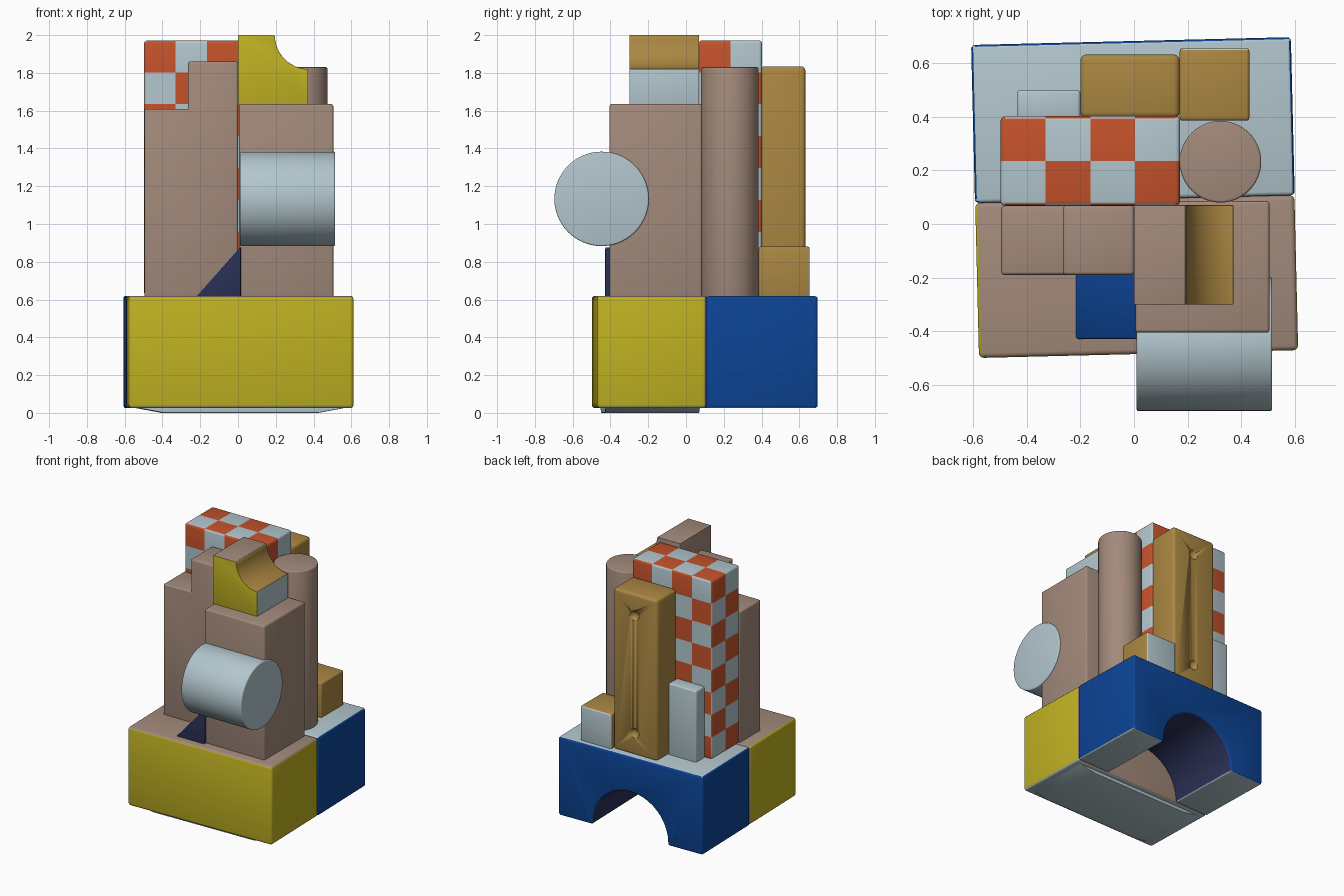
import bpy, bmesh, math
from mathutils import Matrix, Vector

if "Cube" in bpy.data.objects:
    bpy.data.objects.remove(bpy.data.objects["Cube"])


def lin(h):
    out = []
    for i in (0, 2, 4):
        c = int(h[i:i + 2], 16) / 255
        out.append(c / 12.92 if c <= 0.04045 else ((c + 0.055) / 1.055) ** 2.4)
    return (*out, 1)


COLOURS = {"light_blue": "B2C6CD", "yellow": "C0B222", "tan": "A38A7B", "gold": "AB8742",
           "blue": "0C4496", "navy": "2B3157", "orange": "C5522B"}
NAMES = list(COLOURS)
MATS = []
for n, h in COLOURS.items():
    m = bpy.data.materials.new(n)
    m.diffuse_color = lin(h)
    m.use_nodes = True
    m.node_tree.nodes["Principled BSDF"].inputs["Base Color"].default_value = m.diffuse_color
    MATS.append(m)


def paint(bm, rule):
    """rule is a colour name or a function of (normal, centre)."""
    bm.normal_update()
    for f in bm.faces:
        c = rule if isinstance(rule, str) else rule(f.normal, f.calc_center_median())
        f.material_index = NAMES.index(c)


def round_edges(bm, width):
    bm.normal_update()
    edges = [e for e in bm.edges if e.is_manifold and e.is_convex and e.calc_face_angle() > 0.7]
    bmesh.ops.bevel(bm, geom=edges, offset=width, segments=3, profile=0.5,
                    affect='EDGES', clamp_overlap=True, material=-1)


def finish(name, bm):
    me = bpy.data.meshes.new(name)
    bm.to_mesh(me)
    bm.free()
    for m in MATS:
        me.materials.append(m)
    ob = bpy.data.objects.new(name, me)
    bpy.context.collection.objects.link(ob)
    bpy.ops.object.select_all(action='DESELECT')
    ob.select_set(True)
    bpy.context.view_layer.objects.active = ob
    bpy.ops.object.shade_smooth_by_angle(angle=math.radians(35))
    return ob


def prism_mesh(pts, y0, y1):
    """Extrude an x-z profile along y."""
    bm = bmesh.new()
    f = bm.faces.new([bm.verts.new((x, y0, z)) for x, z in pts])
    ext = bmesh.ops.extrude_face_region(bm, geom=[f], use_keep_orig=True)
    bmesh.ops.translate(bm, vec=(0, y1 - y0, 0),
                        verts=[g for g in ext["geom"] if isinstance(g, bmesh.types.BMVert)])
    bmesh.ops.recalc_face_normals(bm, faces=bm.faces)
    return bm


def prism(name, pts, y0, y1, rule, width=0.012, turn=0.0):
    bm = prism_mesh(pts, y0, y1)
    paint(bm, rule)
    round_edges(bm, width)
    if turn:
        c = Vector((0, (y0 + y1) / 2, 0))
        bmesh.ops.rotate(bm, cent=c, matrix=Matrix.Rotation(turn, 3, 'Z'), verts=bm.verts)
    return finish(name, bm)


def rect(x0, x1, z0, z1):
    return [(x0, z0), (x1, z0), (x1, z1), (x0, z1)]


def arc(cx, cz, r, a0, a1, n):
    return [(cx + r * math.cos(math.radians(a0 + (a1 - a0) * i / n)),
             cz + r * math.sin(math.radians(a0 + (a1 - a0) * i / n))) for i in range(n + 1)]


def cylinder(name, centre, r, length, colour, axis='Z'):
    bm = bmesh.new()
    bmesh.ops.create_cone(bm, cap_ends=True, segments=56, radius1=r, radius2=r, depth=length)
    paint(bm, colour)
    round_edges(bm, 0.008)
    if axis == 'X':
        bmesh.ops.rotate(bm, matrix=Matrix.Rotation(math.pi / 2, 3, 'Y'), verts=bm.verts)
    bmesh.ops.translate(bm, vec=centre, verts=bm.verts)
    return finish(name, bm)


TURN = math.radians(1.4)
FLOOR = 0.62


# Front base block: yellow sides, tan top and back, pale underside
def front_base_rule(n, c):
    if n.z < -0.5:
        return "light_blue"
    return "tan" if n.z > 0.5 or n.y > 0.5 else "yellow"


prism("front_base", rect(-0.585, 0.605, 0.025, FLOOR), -0.485, 0.093, front_base_rule, 0.018, TURN)
prism("front_base_underside", [(-0.56, 0.03), (-0.4, 0), (0.42, 0), (0.58, 0.03)],
      -0.44, 0.06, "light_blue", 0.004, TURN)


# Back base block with an arch through it
def back_base_rule(n, c):
    if abs(c.x) < 0.32 and c.z < 0.4 and abs(n.y) < 0.5:
        return "navy"
    return "light_blue" if abs(n.z) > 0.5 else "blue"


arch = arc(0, 0.04, 0.31, 180, 0, 20)
prism("back_base_arch", [(-0.6, 0.025), (-0.31, 0.025)] + arch +
      [(0.31, 0.025), (0.592, 0.025), (0.592, FLOOR), (-0.6, FLOOR)],
      0.093, 0.682, back_base_rule, 0.015, TURN)

# Stepped tower at the left
prism("stepped_tower", [(-0.495, FLOOR - 0.01), (0, FLOOR - 0.01), (0, 1.86), (-0.265, 1.86),
                        (-0.265, 1.61), (-0.495, 1.61)], -0.19, 0.068, "tan")

# Front tower with a roller in its front
prism("front_tower", rect(0.005, 0.505, FLOOR - 0.01, 1.635), -0.405, 0.085, "tan")
cylinder("roller", (0.262, -0.447, 1.133), 0.25, 0.505, "light_blue", 'X')


# Concave cap on the front tower
def cap_rule(n, c):
    if n.y < -0.5:
        return "yellow"
    if n.x > 0.9 and c.z < 1.83:
        return "light_blue"
    if n.x > 0.02:
        return "gold"
    return "tan"


prism("concave_cap", [(0, 1.63), (0.37, 1.63), (0.37, 1.82)] +
      arc(0.375, 2.0, 0.18, 268, 182, 12) + [(0.19, 2.0), (0, 2.0)],
      -0.3, 0.07, cap_rule, 0.008)

# Wedge leaning on the front tower
prism("wedge", [(-0.22, FLOOR - 0.005), (0.015, FLOOR - 0.005), (0.015, 0.88)], -0.428, -0.18,
      lambda n, c: "blue" if n.z > 0.3 else "navy", 0.006)

# Round column
cylinder("round_column", (0.322, 0.232, 1.22), 0.152, 1.22, "tan")

# Chequered tower: cut into cells, coloured by cell parity
X0, Y0, Z0, DX, DY, DZ = -0.497, 0.068, FLOOR, 0.167, 0.167, 0.169
bm = prism_mesh(rect(X0, X0 + 4 * DX, Z0, Z0 + 8 * DZ), Y0, Y0 + 2 * DY)
round_edges(bm, 0.016)
for axis, start, step, count in ((0, X0, DX, 4), (1, Y0, DY, 2), (2, Z0, DZ, 8)):
    for i in range(1, count):
        co, no = Vector(), Vector()
        co[axis], no[axis] = start + i * step, 1
        bmesh.ops.bisect_plane(bm, geom=bm.verts[:] + bm.edges[:] + bm.faces[:],
                               plane_co=co, plane_no=no)


def cheque_rule(n, c):
    i, j, k = int((c.x - X0) / DX), int((c.y - Y0) / DY), int((c.z - Z0) / DZ)
    ax = max(range(3), key=lambda a: abs(n[a]))
    total = (j + k, i + k, i + j)[ax]
    if (ax == 0 and n.x < 0) or (ax == 1 and n.y > 0):
        total += 1
    return "orange" if total % 2 else "light_blue"


paint(bm, cheque_rule)
finish("chequered_tower", bm)

# Back pillar with two small drilled dents
pillar = prism("back_pillar", rect(-0.2, 0.17, FLOOR - 0.01, 1.835), 0.395, 0.632, "gold", 0.022)
bm = bmesh.new()
for z in (0.78, 1.67):
    bmesh.ops.create_uvsphere(bm, u_segments=20, v_segments=12, radius=0.04,
                              matrix=Matrix.Translation((-0.01, 0.645, z)))
paint(bm, "gold")
cutter = finish("dent_cutter", bm)
cutter.hide_render = True
cutter.hide_set(True)
mod = pillar.modifiers.new("dents", 'BOOLEAN')
mod.operation = 'DIFFERENCE'
mod.solver = 'EXACT'
mod.object = cutter

# Small blocks either side of the pillar
prism("small_block", rect(0.17, 0.43, FLOOR - 0.01, 0.88), 0.385, 0.655,
      lambda n, c: "light_blue" if n.y > 0.5 else "gold")
prism("thin_slab", rect(-0.435, -0.2, FLOOR - 0.01, 1.16), 0.39, 0.5, "light_blue")
